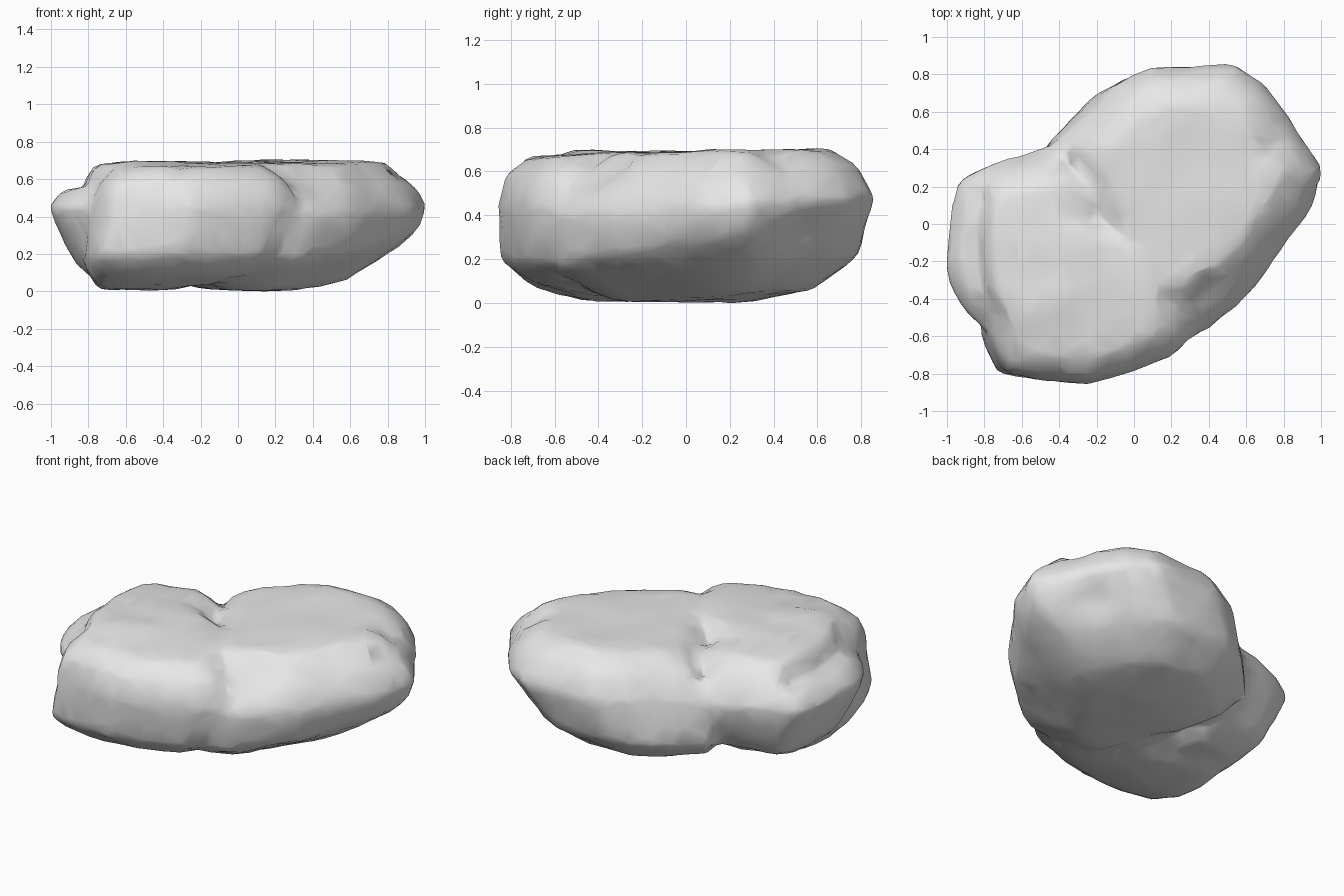
import bpy
import bmesh
from mathutils import Vector, noise

default_cube = bpy.data.objects.get("Cube")
if default_cube:
    bpy.data.objects.remove(default_cube, do_unlink=True)


def add_lobe(bm, centre, outline, levels):
    """Add a convex boulder: an outline repeated at (height, scale, shift x, shift y, tilt)."""
    cx, cy = centre
    verts = []
    for height, scale, shift_x, shift_y, tilt in levels:
        for outline_x, outline_y in outline:
            x = cx + (outline_x - cx) * scale + shift_x
            y = cy + (outline_y - cy) * scale + shift_y
            verts.append(bm.verts.new((x, y, height + tilt * y)))
    hull = bmesh.ops.convex_hull(bm, input=verts)
    leftover = set(hull["geom_interior"]) | set(hull["geom_unused"])
    bmesh.ops.delete(bm, geom=[v for v in leftover if isinstance(v, bmesh.types.BMVert)],
                     context='VERTS')


bm = bmesh.new()

# Main boulder, its girdle rising and its underside receding towards the back
main_outline = [(.1, .84), (.53, .85), (.7, .75), (.78, .61), (1.01, .3), (.95, .1),
                (.62, -.36), (.4, -.55), (.3, -.61), (0, -.6), (-.4, .43), (-.1, .74)]
add_lobe(bm, (.3, .1), main_outline,
         [(.675, .67, 0, .05, .02), (.55, .89, 0, 0, .09), (.43, 1, 0, 0, .06),
          (.28, .97, -.03, 0, .2), (.14, .88, -.16, .02, .1),
          (.06, .65, -.2, -.02, 0), (.01, .4, -.2, -.15, 0)])

# Front boulder with a steep face and sloping underside
front_outline = [(-.69, -.8), (-.5, -.83), (-.25, -.85), (0, -.78), (.2, -.7), (.31, -.6),
                 (.2, -.1), (-.3, .1), (-.75, .05), (-.8, -.35), (-.77, -.62)]
add_lobe(bm, (-.3, -.4), front_outline,
         [(.685, .72, 0, 0, .05), (.57, .93, 0, 0, 0), (.44, 1, 0, 0, 0),
          (.19, .95, -.06, -.01, 0), (.09, .8, -.1, .04, 0), (.01, .34, -.27, .09, 0)])

# Low side ledge
ledge_outline = [(-1.01, -.2), (-.99, -.33), (-.93, -.44), (-.79, -.58), (-.6, -.6),
                 (-.25, -.1), (-.36, .44), (-.88, .28), (-.95, .2), (-.95, 0)]
add_lobe(bm, (-.6, 0), ledge_outline,
         [(.54, .84, .01, 0, 0), (.44, 1, 0, 0, 0), (.3, .93, .04, 0, 0),
          (.14, .76, .05, -.02, 0), (.04, .5, .06, -.12, 0)])

# Raised step above the ledge
step_outline = [(-.79, .17), (-.81, -.1), (-.79, -.35), (-.65, -.6), (-.3, -.5), (-.2, .2),
                (-.43, .33), (-.72, .25)]
add_lobe(bm, (-.5, -.1), step_outline,
         [(.665, .82, 0, -.03, -.03), (.59, 1, 0, 0, -.05), (.4, 1, 0, 0, 0)])

bmesh.ops.recalc_face_normals(bm, faces=bm.faces[:])
lobe_mesh = bpy.data.meshes.new("rock")
bm.to_mesh(lobe_mesh)
bm.free()
rock = bpy.data.objects.new("rock", lobe_mesh)
bpy.context.collection.objects.link(rock)

# Fuse the boulders and wear down their edges
fuse = rock.modifiers.new("fuse", 'REMESH')
fuse.mode = 'VOXEL'
fuse.voxel_size = .026
wear = rock.modifiers.new("wear", 'SMOOTH')
wear.factor = .5
wear.iterations = 10
bpy.context.view_layer.update()
depsgraph = bpy.context.evaluated_depsgraph_get()
worn_mesh = bpy.data.meshes.new_from_object(rock.evaluated_get(depsgraph))
rock.modifiers.clear()
rock.data = worn_mesh

# Chipped hollows: (position, radius, depth)
hollows = [((.4, -.38, .6), .16, .03), ((.72, .4, .64), .12, .03),
           ((-.28, .1, .68), .11, .025), ((.78, .55, .28), .14, .03),
           ((-.8, .12, .58), .07, .02)]
bm = bmesh.new()
bm.from_mesh(worn_mesh)
bm.normal_update()
moves = []
for v in bm.verts:
    push = .008 + .01 * noise.noise(v.co * 4) + .006 * noise.noise(v.co * 11)
    for position, radius, depth in hollows:
        distance = (v.co - Vector(position)).length
        push -= depth * max(0, 1 - (distance / radius) ** 2)
    moves.append(v.normal * push)
for v, move in zip(bm.verts, moves):
    v.co += move

# Rest the rock on the ground
lowest = min(v.co.z for v in bm.verts)
bmesh.ops.translate(bm, verts=bm.verts[:], vec=(0, 0, -lowest))
bm.to_mesh(worn_mesh)
bm.free()
worn_mesh.shade_smooth()

# Broad, irregular planes
planes = rock.modifiers.new("planes", 'DECIMATE')
planes.ratio = .08

# Stone colour
stone = bpy.data.materials.new("pale grey stone")
stone.use_nodes = True
colour = (.8, .8, .8, 1)
stone.diffuse_color = colour
shader = next(n for n in stone.node_tree.nodes if n.type == 'BSDF_PRINCIPLED')
shader.inputs["Base Color"].default_value = colour
worn_mesh.materials.clear()
worn_mesh.materials.append(stone)
